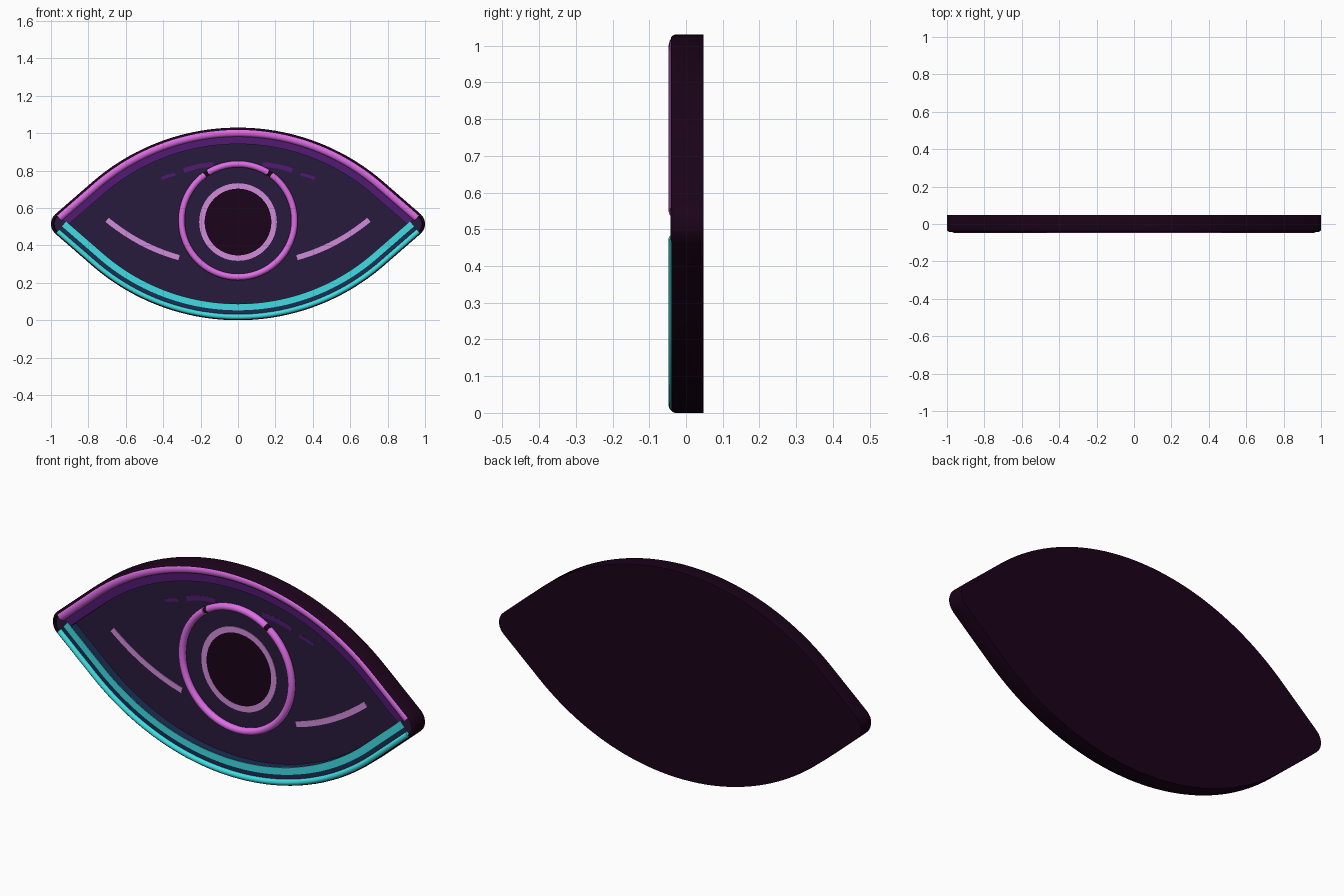
import bpy, bmesh
from math import radians, sin, cos, pi, hypot

if "Cube" in bpy.data.objects:
    bpy.data.objects.remove(bpy.data.objects["Cube"])

# Almond outline: two large arcs run straight into small rounded corners
MID, HALF, TIP_X, TIP_R, PHI = 0.515, 0.515, 0.93, 0.07, 49
CP, SP = cos(radians(PHI)), sin(radians(PHI))
ARC_R = (TIP_X * CP + TIP_R - HALF * SP) / (1 - SP)
K = ARC_R - HALF
RIM, FLOOR = -0.030, 0.010


def material(name, r, g, b):
    m = bpy.data.materials.new(name)
    m.use_nodes = True
    m.diffuse_color = (r, g, b, 1)
    bsdf = m.node_tree.nodes["Principled BSDF"]
    bsdf.inputs["Base Color"].default_value = (r, g, b, 1)
    bsdf.inputs["Roughness"].default_value = 0.6
    return m


BODY = material("dark plum", 0.011, 0.001, 0.0098)
FACE = material("dusk violet", 0.022, 0.011, 0.047)
PINK = material("neon pink", 0.73, 0.15, 0.79)
PALE = material("pale orchid", 0.64, 0.26, 0.70)
TEAL = material("neon teal", 0.05, 0.73, 0.77)
NAVY = material("deep navy", 0.011, 0.026, 0.085)
PURPLE = material("deep purple", 0.084, 0.010, 0.17)


def loft(name, rings, mat, closed=False):
    """Skin a list of equal closed rings, capping the ends unless closed."""
    bm = bmesh.new()
    loops = [[bm.verts.new(p) for p in ring] for ring in rings]
    pairs = list(zip(loops, loops[1:]))
    if closed:
        pairs.append((loops[-1], loops[0]))
    else:
        bm.faces.new(loops[0])
        bm.faces.new(loops[-1])
    for a, b in pairs:
        for i in range(len(a)):
            j = (i + 1) % len(a)
            bm.faces.new((a[i], a[j], b[j], b[i]))
    bmesh.ops.recalc_face_normals(bm, faces=bm.faces)
    mesh = bpy.data.meshes.new(name)
    bm.to_mesh(mesh)
    bm.free()
    mesh.materials.append(mat)
    ob = bpy.data.objects.new(name, mesh)
    bpy.context.collection.objects.link(ob)
    bpy.ops.object.select_all(action='DESELECT')
    ob.select_set(True)
    bpy.context.view_layer.objects.active = ob
    bpy.ops.object.shade_smooth_by_angle(angle=radians(40))
    return ob


def arc(cx, cz, r, a0, a1, n):
    return [(cx + r * cos(radians(a0 + (a1 - a0) * i / n)),
             cz + r * sin(radians(a0 + (a1 - a0) * i / n))) for i in range(n + 1)]


def almond(d):
    """Outline moved inward by d; its corners sharpen as d passes their radius."""
    r = max(TIP_R - d, 0.003)
    x = TIP_X + (TIP_R - d - r) / CP
    return (arc(0, MID - K, ARC_R - d, PHI, 180 - PHI, 48)
            + arc(-x, MID, r, 180 - PHI, 180 + PHI, 10)
            + arc(0, MID + K, ARC_R - d, 180 + PHI, 360 - PHI, 48)
            + arc(x, MID, r, -PHI, PHI, 10))


def lid(d, s):
    """Path along the upper (s = 1) or lower (s = -1) lid, inset by d."""
    tx, tz = TIP_X + (TIP_R - d) * CP, (TIP_R - d) * SP
    bow = arc(0, -K, ARC_R - d, PHI, 180 - PHI, 56)
    return [(x, MID + s * z) for x, z in [(tx, tz)] + bow + [(-tx, tz)]]


def sweep(name, path, half, y, mat, round_height=0, closed=False):
    """Sweep a flat strip, or a rounded tube if round_height is given."""
    if round_height:
        prof = [(half * cos(i * pi / 6), y + round_height * sin(i * pi / 6)) for i in range(12)]
    else:
        prof = [(-half, y), (half, y), (half, y + 0.005), (-half, y + 0.005)]
    rings, n = [], len(path)
    for i, (x, z) in enumerate(path):
        if closed:
            p, q = path[i - 1], path[(i + 1) % n]
        else:
            p, q = path[max(i - 1, 0)], path[min(i + 1, n - 1)]
        dx, dz = q[0] - p[0], q[1] - p[1]
        l = hypot(dx, dz)
        rings.append([(x - dz / l * o, yy, z + dx / l * o) for o, yy in prof])
    return loft(name, rings, mat, closed)


def curve(a, b, c, n=16):
    """Quadratic curve from a to c, pulled towards b."""
    return [tuple((1 - t) ** 2 * a[k] + 2 * t * (1 - t) * b[k] + t * t * c[k] for k in (0, 1))
            for t in (i / n for i in range(n + 1))]


# Dish-shaped body: rounded front edge, stepped rim, sunken floor
layers = [(0, 0.047), (0, -0.031), (0.003, -0.037), (0.007, -0.0405), (0.013, -0.042),
          (0.017, RIM), (0.088, RIM), (0.088, FLOOR)]
rings = [[(x, y, z) for x, z in almond(d)] for d, y in layers]
body = loft("eye_body", rings, BODY)
for m in (FACE, PURPLE, NAVY):
    body.data.materials.append(m)
for poly in body.data.polygons:
    layer = (poly.index - 2) // len(rings[0])
    if poly.index == 1:                      # floor
        poly.material_index = 1
    elif poly.index > 1 and layer >= 5:      # rim top and inner wall
        if abs(poly.center.x) > 0.92:
            poly.material_index = 1
        else:
            poly.material_index = 2 if poly.center.z > MID else 3

# Lids: pink tube above, teal tube and stripe below
sweep("upper_lid_tube", lid(0.027, 1), 0.022, -0.029, PINK, 0.018)
sweep("lower_lid_tube", lid(0.018, -1), 0.014, -0.033, TEAL, 0.014)
sweep("lower_lid_stripe", lid(0.070, -1), 0.017, RIM - 0.002, TEAL)

# Iris: a broken pink tube over a dark ring
IRIS_Z, IRIS_R, GAP = 0.533, 0.302, 2
sweep("iris_groove", arc(0, IRIS_Z, IRIS_R, 0, 360, 64)[:-1], 0.013, -0.008, BODY,
      round_height=0.012, closed=True)
sweep("iris_top_tube", arc(0, IRIS_Z, IRIS_R, 56 + GAP, 124 - GAP, 20), 0.0175, -0.008, PINK, 0.018)
sweep("iris_main_tube", arc(0, IRIS_Z, IRIS_R, 124 + GAP, 416 - GAP, 64), 0.0175, -0.008, PINK, 0.018)

# Pupil: dark disc with a pale rim
PUPIL_Z = 0.525
disc = arc(0, PUPIL_Z, 0.19, 0, 360, 56)[:-1]
loft("pupil", [[(x, y, z) for x, z in disc] for y in (FLOOR + 0.003, FLOOR - 0.002)], BODY)
sweep("pupil_rim", arc(0, PUPIL_Z, 0.193, 0, 360, 56)[:-1], 0.0145, FLOOR - 0.003, PALE, closed=True)

# Mirrored crease lines and eyelid glints
for side, s in (("left", 1), ("right", -1)):
    sweep(side + "_crease", curve((s * 0.70, 0.537), (s * 0.52, 0.39), (s * 0.315, 0.335)),
          0.014, FLOOR - 0.003, PALE)
    sweep(side + "_glint", curve((s * 0.29, 0.80), (s * 0.21, 0.83), (s * 0.13, 0.832)),
          0.012, FLOOR - 0.001, PURPLE)
    sweep(side + "_small_glint", curve((s * 0.41, 0.757), (s * 0.375, 0.772), (s * 0.335, 0.78)),
          0.008, FLOOR - 0.001, PURPLE)
